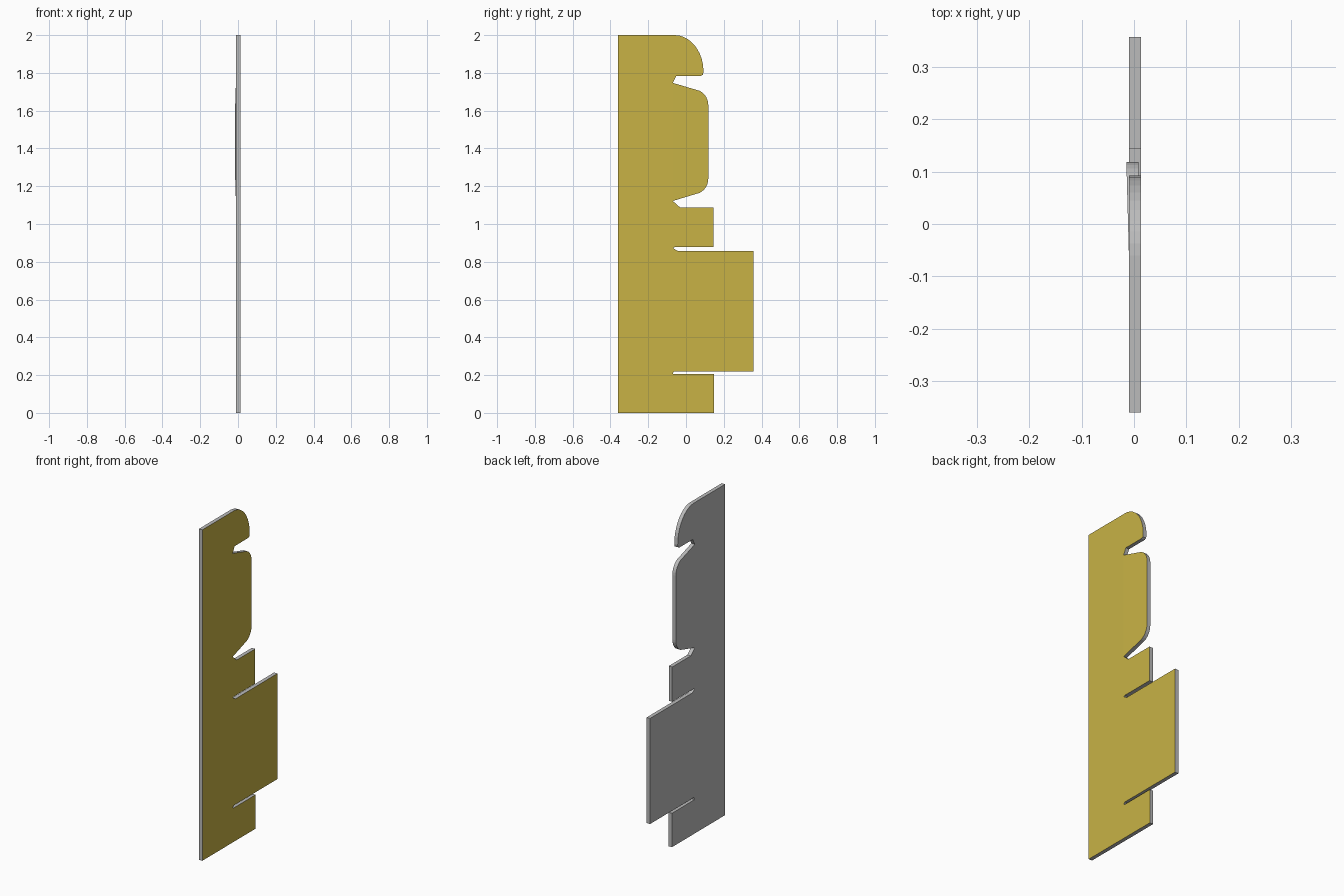
import bpy, bmesh, math

if "Cube" in bpy.data.objects:
    bpy.data.objects.remove(bpy.data.objects["Cube"])

X_BACK, X_FACE = -0.0095, 0.0135
HINGE_Y = -0.07

yellow = bpy.data.materials.new("yellow_face")
yellow.diffuse_color = (0.58, 0.45, 0.06, 1)
yellow.use_nodes = True
yellow.node_tree.nodes["Principled BSDF"].inputs["Base Color"].default_value = yellow.diffuse_color
grey = bpy.data.materials.new("grey_card")
grey.diffuse_color = (0.5, 0.5, 0.5, 1)
grey.use_nodes = True
grey.node_tree.nodes["Principled BSDF"].inputs["Base Color"].default_value = grey.diffuse_color


def arc(cy, cz, ry, rz, a0, a1, n):
    """Points on an elliptical arc in the y-z plane, angles in degrees."""
    return [(cy + ry * math.cos(math.radians(a0 + (a1 - a0) * i / n)),
             cz + rz * math.sin(math.radians(a0 + (a1 - a0) * i / n)))
            for i in range(n + 1)]


def panel(name, outline, lean=0.0, joined=()):
    """Thin board from a counter-clockwise (y, z) outline; +x face is yellow.
    lean tilts it about the hinge, joined lists edges left open at a seam."""
    bm = bmesh.new()
    rows = [[bm.verts.new((x - lean * (y - HINGE_Y), y, z)) for y, z in outline]
            for x in (X_BACK, X_FACE)]
    back, face = rows
    bm.faces.new(face)
    bm.faces.new(back[::-1]).material_index = 1
    n = len(outline)
    for i in range(n):
        if i not in joined:
            j = (i + 1) % n
            bm.faces.new((back[i], back[j], face[j], face[i])).material_index = 1
    mesh = bpy.data.meshes.new(name)
    bm.to_mesh(mesh)
    bm.free()
    mesh.materials.append(yellow)
    mesh.materials.append(grey)
    obj = bpy.data.objects.new(name, mesh)
    bpy.context.collection.objects.link(obj)
    return obj


# Foot section with the lowest tab
panel("base_panel", [(-0.36, 0), (0.148, 0), (0.148, 0.205),
                     (-0.068, 0.205), (-0.068, 0.213), (-0.36, 0.213)],
      joined={4})

# Wide middle section
panel("wide_panel", [(-0.36, 0.213), (-0.068, 0.213), (-0.06, 0.22),
                     (0.357, 0.22), (0.357, 0.858), (-0.045, 0.858),
                     (-0.068, 0.872), (-0.36, 0.872)],
      joined={0, 6})

# Upper section: short tab, hinge line of the flap, rounded top
upper = [(-0.36, 0.872), (-0.068, 0.872), (-0.06, 0.878), (0.145, 0.878),
         (0.145, 1.088), (-0.032, 1.088), (HINGE_Y, 1.122), (HINGE_Y, 1.747),
         (-0.052, 1.784), (0.078, 1.784), (0.089, 1.79), (0.093, 1.805)]
upper += arc(-0.06, 1.805, 0.153, 0.195, 12, 90, 9)
upper += [(-0.36, 2.0)]
panel("upper_panel", upper, joined={0, 6})

# Rounded flap, bent slightly backwards
flap = [(HINGE_Y, 1.122)]
flap += arc(0.038, 1.24, 0.08, 0.083, -65, 0, 6)
flap += arc(0.038, 1.63, 0.08, 0.083, 0, 65, 6)
flap += [(HINGE_Y, 1.747)]
panel("bent_flap", flap, lean=0.027, joined={len(flap) - 1})
